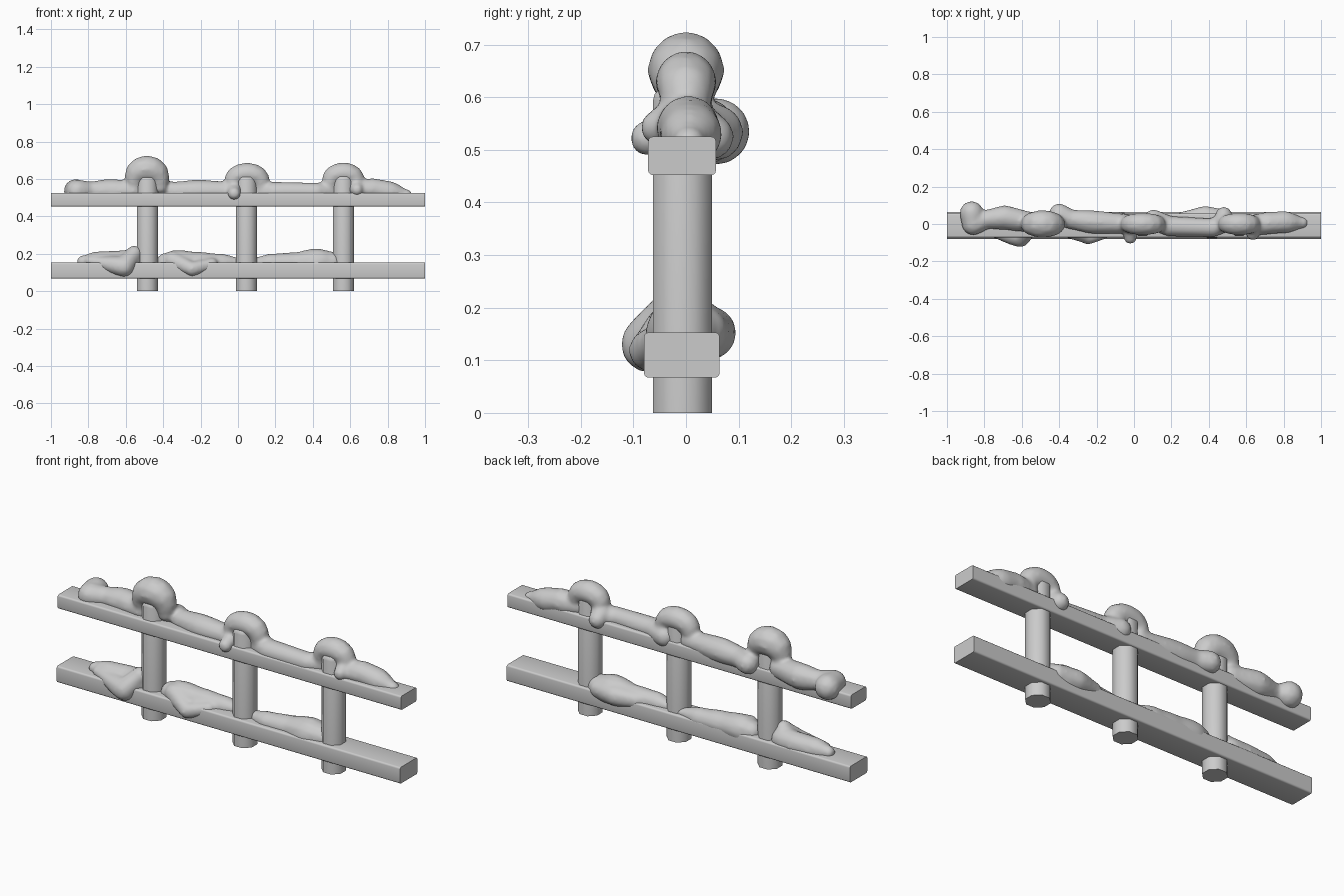
import bpy, bmesh, math
from mathutils import Vector, Matrix

if "Cube" in bpy.data.objects:
    bpy.data.objects.remove(bpy.data.objects["Cube"])

POSTS = {"left": -0.485, "middle": 0.045, "right": 0.563}


def finish(bm, name, angle):
    me = bpy.data.meshes.new(name)
    bm.to_mesh(me)
    bm.free()
    ob = bpy.data.objects.new(name, me)
    bpy.context.collection.objects.link(ob)
    bpy.ops.object.select_all(action='DESELECT')
    ob.select_set(True)
    bpy.context.view_layer.objects.active = ob
    bpy.ops.object.shade_smooth_by_angle(angle=math.radians(angle))
    return ob


def rail(name, y, z, depth, height):
    bm = bmesh.new()
    bmesh.ops.create_cube(bm, size=1)
    bmesh.ops.transform(bm, verts=bm.verts, matrix=Matrix.Translation((0, y, z))
                        @ Matrix.Diagonal((2, depth, height, 1)))
    long_edges = [e for e in bm.edges if abs(e.verts[0].co.x - e.verts[1].co.x) > 1]
    bmesh.ops.bevel(bm, geom=long_edges, offset=0.009, segments=3, affect='EDGES', profile=0.5)
    return finish(bm, name, 40)


def post(name, x):
    # octagonal post with a rounded top edge
    bm = bmesh.new()
    r = 0.056 / math.cos(math.pi / 8)
    bmesh.ops.create_cone(bm, cap_ends=True, segments=8, radius1=r, radius2=r, depth=0.618,
                          matrix=Matrix.Translation((x, -0.007, 0.309))
                          @ Matrix.Rotation(math.pi / 8, 4, 'Z'))
    rim = [e for e in bm.edges if min(v.co.z for v in e.verts) > 0.6]
    bmesh.ops.bevel(bm, geom=rim, offset=0.025, segments=3, affect='EDGES', profile=0.5)
    return finish(bm, name, 50)


def ridge(z, pts):
    # snow lying along a rail: x, y, radius
    return [(x, y, z, r) for x, y, r in pts]


def drip(x, y, z, r):
    # lump sagging over the side of a rail
    return [(x, y, z, r), (x, y * 0.3, z + 0.02, r + 0.006)]


def arch(x, half, top, r):
    # snow arched over a post top
    pts = []
    for i in range(9):
        a = math.pi * i / 8
        grow = math.sin(a)
        rad = 0.045 + (r - 0.045) * grow
        pts.append((x - half * math.cos(a), 0, 0.56 + (top - r - 0.56) * grow ** 0.6, rad))
    return pts


def snow(name, chains):
    # chains of blended balls fused into one soft lump
    bm = bmesh.new()
    for chain in chains:
        pts = [Vector(p) for p in chain]
        balls = [pts[0]]
        for a, b in zip(pts, pts[1:]):
            n = max(1, math.ceil((b - a).xyz.length / 0.018))
            for i in range(1, n + 1):
                t = i / n
                p = a.lerp(b, t)
                p.w = a.w + (b.w - a.w) * t * t * (3 - 2 * t)
                balls.append(p)
        for p in balls:
            bmesh.ops.create_icosphere(bm, subdivisions=2, radius=p.w,
                                       matrix=Matrix.Translation(p.xyz))
    ob = finish(bm, name, 180)
    m = ob.modifiers.new("fuse", 'REMESH')
    m.mode = 'VOXEL'
    m.voxel_size = 0.009
    m.use_smooth_shade = True
    m = ob.modifiers.new("soften", 'SMOOTH')
    m.factor = 0.5
    m.iterations = 8


# Fence timber
rail("top_rail", -0.0075, 0.4885, 0.129, 0.073)
rail("bottom_rail", -0.008, 0.11, 0.144, 0.086)
for side, px in POSTS.items():
    post(side + "_post", px)

# Snow along the top rail, with arches over the posts
snow("top_snow", [
    ridge(0.535, [(-0.868, 0.058, 0.066), (-0.86, 0, 0.062), (-0.79, 0.025, 0.053),
                  (-0.69, 0.035, 0.066), (-0.56, 0.01, 0.058)]),
    ridge(0.533, [(-0.40, 0.055, 0.056), (-0.34, 0.025, 0.054), (-0.22, 0.01, 0.064),
                  (-0.03, 0, 0.054)]),
    ridge(0.53, [(0.105, 0.022, 0.057), (0.19, -0.012, 0.056), (0.42, -0.02, 0.052),
                 (0.49, 0.01, 0.054)]),
    ridge(0.542, [(0.63, -0.005, 0.055), (0.72, 0.005, 0.062)]),
    [(0.72, 0.005, 0.545, 0.06), (0.80, 0.01, 0.53, 0.061), (0.90, 0.006, 0.513, 0.033)],
    drip(-0.02, -0.072, 0.522, 0.036),
    drip(0.48, 0.047, 0.525, 0.046),
    drip(0.636, -0.052, 0.542, 0.036),
    arch(-0.487, 0.07, 0.727, 0.075),
    arch(0.048, 0.077, 0.688, 0.06),
    arch(0.563, 0.07, 0.69, 0.06),
])

# Snow between the posts on the bottom rail
snow("bottom_snow_left", [
    ridge(0.158, [(-0.83, 0, 0.034), (-0.75, 0, 0.056), (-0.64, 0.005, 0.06),
                  (-0.57, -0.005, 0.066)]),
    [(-0.79, -0.03, 0.16, 0.03), (-0.61, -0.07, 0.13, 0.056), (-0.555, -0.02, 0.2, 0.045)],
])
snow("bottom_snow_middle", [
    ridge(0.15, [(-0.385, 0, 0.056), (-0.33, 0, 0.072), (-0.22, 0.005, 0.062),
                 (-0.10, 0.015, 0.052), (0.02, 0.02, 0.028)]),
    [(-0.35, -0.025, 0.165, 0.05), (-0.245, -0.07, 0.118, 0.041), (-0.14, -0.04, 0.145, 0.035)],
])
snow("bottom_snow_right", [
    ridge(0.15, [(0.11, 0, 0.036), (0.18, -0.01, 0.052), (0.30, 0, 0.059),
                 (0.42, 0, 0.08), (0.50, 0, 0.064)]),
    [(0.27, 0.025, 0.15, 0.045), (0.38, 0.045, 0.152, 0.053), (0.48, 0.03, 0.155, 0.05)],
])
